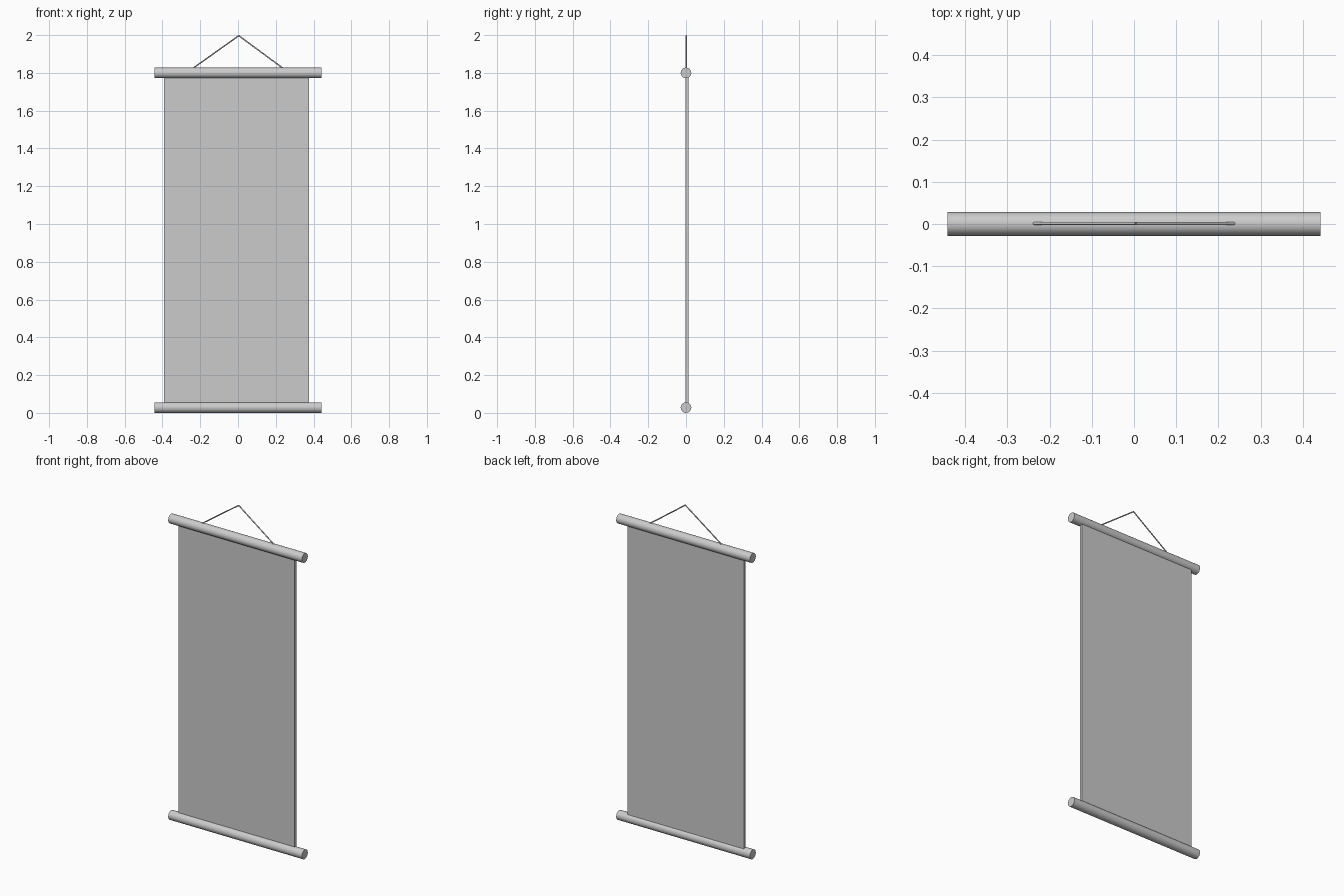
import bpy
from mathutils import Vector

if "Cube" in bpy.data.objects:
    bpy.data.objects.remove(bpy.data.objects["Cube"])


def rod(name, a, b, radius, sides):
    """Smooth-sided cylinder between two points."""
    a, b = Vector(a), Vector(b)
    d = b - a
    bpy.ops.mesh.primitive_cylinder_add(vertices=sides, radius=radius,
                                        depth=d.length, location=(a + b) / 2)
    ob = bpy.context.object
    ob.name = name
    ob.rotation_euler = d.to_track_quat('Z', 'Y').to_euler()
    bpy.ops.object.shade_smooth_by_angle()
    return ob


# Top and bottom dowels
R = 0.028
TOP, BOTTOM = 1.80, R
rod("top_rod", (-0.442, 0, TOP), (0.442, 0, TOP), R, 32)
rod("bottom_rod", (-0.442, 0, BOTTOM), (0.442, 0, BOTTOM), R, 32)

# Hanging sheet, its ends sunk into the dowels
x0, x1, y0, y1 = -0.393, 0.377, -0.003, 0.014
bpy.ops.mesh.primitive_cube_add(size=1, location=((x0 + x1) / 2, (y0 + y1) / 2,
                                                  (TOP + BOTTOM) / 2))
sheet = bpy.context.object
sheet.name = "scroll_sheet"
sheet.scale = (x1 - x0, y1 - y0, TOP - BOTTOM)

# Hanging cord: two straight strands meeting at a peak
for side, label in ((-1, "left"), (1, "right")):
    rod("cord_" + label, (side * 0.242, 0.001, TOP + 0.022),
        (0.004, 0.001, 1.997), 0.0035, 12)
